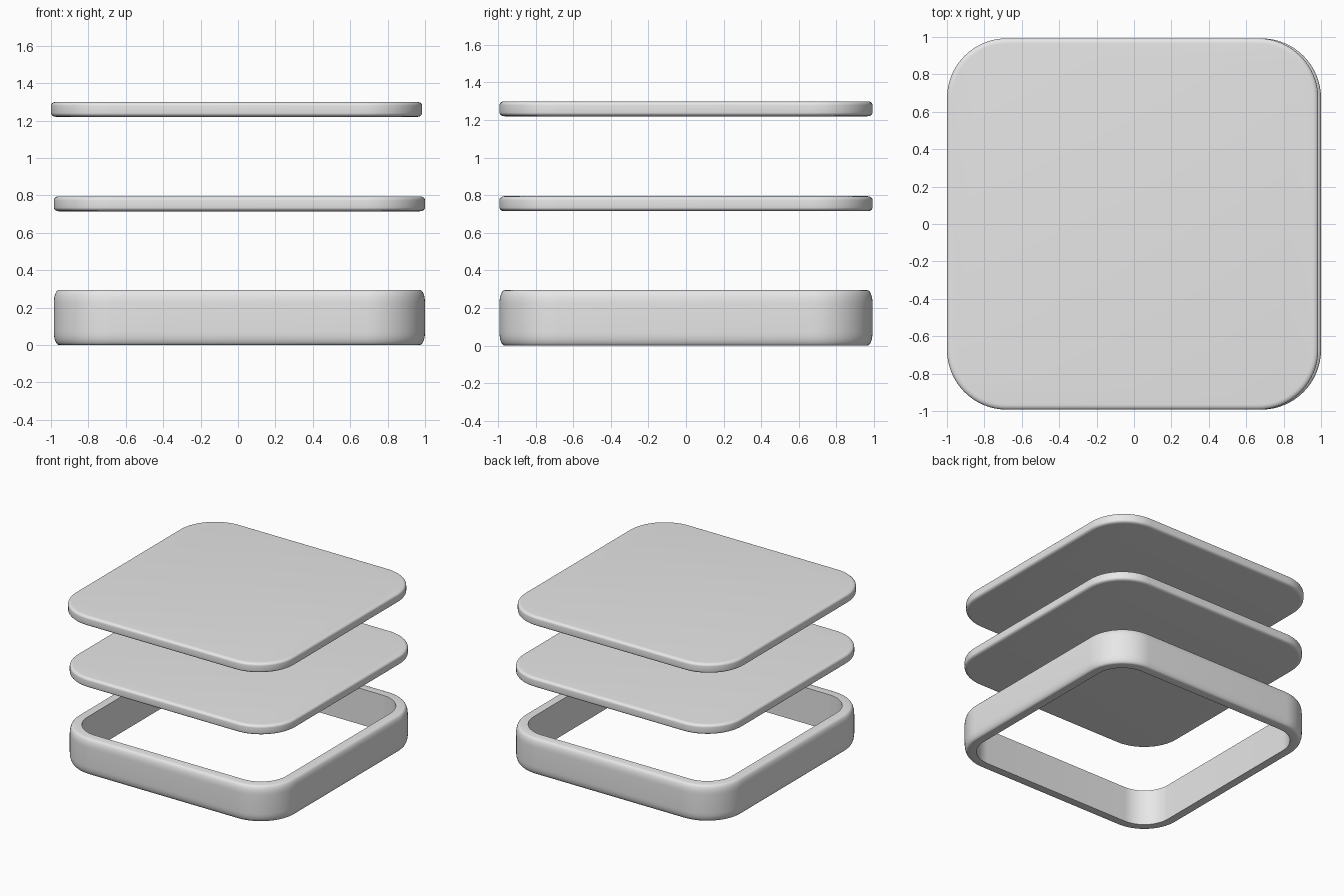
import bpy, bmesh
from math import sin, cos, pi, radians

cube = bpy.data.objects.get("Cube")
if cube:
    bpy.data.objects.remove(cube, do_unlink=True)

HALF = 0.9925      # half width of every layer
RADIUS = 0.32      # corner radius seen from above
WALL = 0.09        # thickness of the frame wall
CORNER_STEPS = 16
EDGE_STEPS = 6

grey = bpy.data.materials.new("light_grey")
grey.use_nodes = True
grey.diffuse_color = (0.8, 0.8, 0.8, 1)
grey.node_tree.nodes["Principled BSDF"].inputs["Base Color"].default_value = (0.8, 0.8, 0.8, 1)


def outline(inset):
    """Rounded square, counter-clockwise, moved inward by inset."""
    c, r = HALF - RADIUS, RADIUS - inset
    points = []
    for k, (sx, sy) in enumerate(((1, 1), (-1, 1), (-1, -1), (1, -1))):
        for i in range(CORNER_STEPS + 1):
            a = (k + i / CORNER_STEPS) * pi / 2
            points.append((sx * c + r * cos(a), sy * c + r * sin(a)))
    return points


def edge_profile(z0, z1, inset, drop):
    """Outer side from bottom to top with softened edges, as (inset, z)."""
    arc = [i / EDGE_STEPS * pi / 2 for i in range(EDGE_STEPS + 1)]
    lower = [(inset * (1 - sin(a)), z0 + drop * (1 - cos(a))) for a in arc]
    upper = [(d, z0 + z1 - z) for d, z in reversed(lower)]
    return lower + upper


def layer(name, x, profile, hollow):
    bm = bmesh.new()
    rings = [[bm.verts.new((px, py, z)) for px, py in outline(d)] for d, z in profile]
    pairs = list(zip(rings, rings[1:]))
    if hollow:
        pairs.append((rings[-1], rings[0]))
    else:
        bm.faces.new(rings[0][::-1])
        bm.faces.new(rings[-1])
    for a, b in pairs:
        n = len(a)
        for i in range(n):
            j = (i + 1) % n
            bm.faces.new((a[i], a[j], b[j], b[i]))
    bmesh.ops.recalc_face_normals(bm, faces=bm.faces)
    mesh = bpy.data.meshes.new(name)
    bm.to_mesh(mesh)
    bm.free()
    mesh.materials.append(grey)
    obj = bpy.data.objects.new(name, mesh)
    obj.location.x = x
    bpy.context.collection.objects.link(obj)
    bpy.ops.object.select_all(action="DESELECT")
    obj.select_set(True)
    bpy.context.view_layer.objects.active = obj
    bpy.ops.object.shade_smooth_by_angle(angle=radians(35))


# Open frame at the bottom
frame = edge_profile(0, 0.295, 0.028, 0.07) + [(WALL, 0.295), (WALL, 0)]
layer("base_frame", 0.0075, frame, True)

# Two floating plates
layer("middle_plate", 0.0075, edge_profile(0.715, 0.795, 0.028, 0.02), False)
layer("top_plate", -0.0075, edge_profile(1.22, 1.30, 0.028, 0.02), False)
